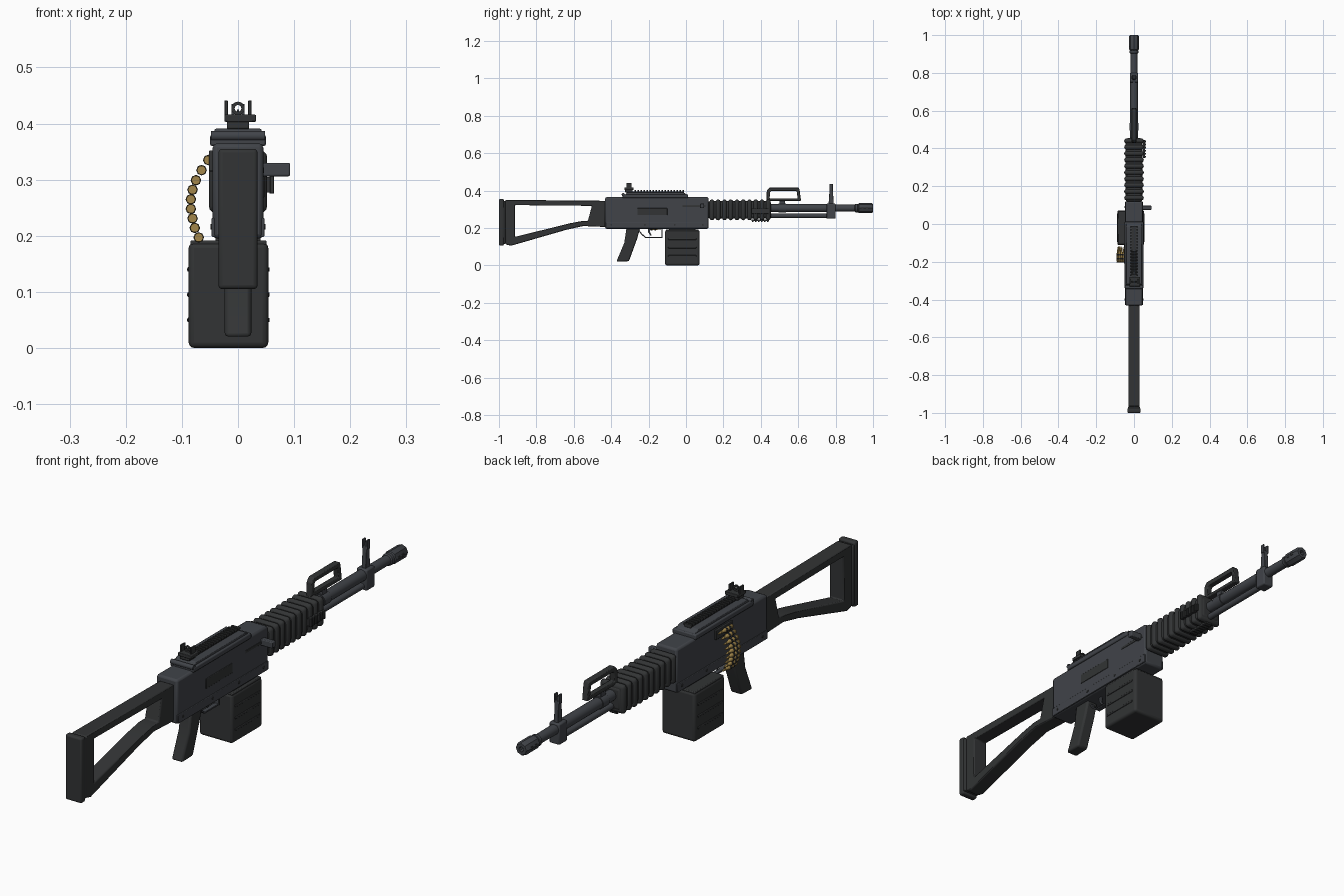
import bpy, bmesh, math
from mathutils import Matrix, Vector


def material(name, rgb):
    m = bpy.data.materials.new(name)
    m.diffuse_color = (*rgb, 1)
    return m


STEEL = material("blued_steel", (0.052, 0.057, 0.066))
DARK = material("dark_polymer", (0.032, 0.034, 0.035))
BRASS = material("brass", (0.36, 0.24, 0.07))


def finish(name, bm, mat, bevel=0.0, seg=2, smooth=True):
    bmesh.ops.recalc_face_normals(bm, faces=bm.faces)
    me = bpy.data.meshes.new(name)
    bm.to_mesh(me)
    bm.free()
    ob = bpy.data.objects.new(name, me)
    bpy.context.collection.objects.link(ob)
    me.materials.append(mat)
    if bevel:
        b = ob.modifiers.new("bevel", "BEVEL")
        b.width, b.segments, b.limit_method = bevel, seg, "ANGLE"
    if smooth:
        bpy.ops.object.select_all(action="DESELECT")
        bpy.context.view_layer.objects.active = ob
        ob.select_set(True)
        bpy.ops.object.shade_smooth_by_angle(angle=math.radians(35))
    return ob


def box(name, x, y, z, mat=STEEL, bevel=0.003, seg=2):
    """Box from (min, max) ranges."""
    bm = bmesh.new()
    c = [(r[0] + r[1]) / 2 for r in (x, y, z)]
    s = [r[1] - r[0] for r in (x, y, z)]
    bmesh.ops.create_cube(bm, size=1, matrix=Matrix.Translation(c) @ Matrix.Diagonal((*s, 1)))
    return finish(name, bm, mat, bevel, seg)


def lathe(name, pts, x, z, mat=STEEL, n=20):
    """Turned part along y from (y, radius) points."""
    bm = bmesh.new()
    rings = [[bm.verts.new((x + r * math.cos(2 * math.pi * i / n), y, z + r * math.sin(2 * math.pi * i / n)))
              for i in range(n)] for y, r in pts]
    for a, b in zip(rings, rings[1:]):
        for i in range(n):
            bm.faces.new((a[i], a[(i + 1) % n], b[(i + 1) % n], b[i]))
    bm.faces.new(rings[0])
    bm.faces.new(rings[-1])
    return finish(name, bm, mat)


def pin(name, x, y, z, r, mat=STEEL):
    """Short pin across x."""
    bm = bmesh.new()
    m = Matrix.Translation(((x[0] + x[1]) / 2, y, z)) @ Matrix.Rotation(math.pi / 2, 4, "Y")
    bmesh.ops.create_cone(bm, cap_ends=True, segments=16, radius1=r, radius2=r, depth=x[1] - x[0], matrix=m)
    return finish(name, bm, mat)


def plate(name, outer, x, mat, inner=None, bevel=0.003, axis="x"):
    """Profile extruded across x (or along y), optionally with a matching hole loop."""
    bm = bmesh.new()
    put = (lambda d, p: (d, p[0], p[1])) if axis == "x" else (lambda d, p: (p[0], d, p[1]))
    o = [[bm.verts.new(put(d, p)) for p in outer] for d in x]
    n = len(outer)
    loops = [o]
    if inner:
        h = [[bm.verts.new(put(d, p)) for p in inner] for d in x]
        loops.append(h)
        for k in (0, 1):
            for i in range(n):
                j = (i + 1) % n
                bm.faces.new((o[k][i], o[k][j], h[k][j], h[k][i]))
    else:
        bm.faces.new(o[0])
        bm.faces.new(o[1])
    for lp in loops:
        for i in range(n):
            j = (i + 1) % n
            bm.faces.new((lp[0][i], lp[0][j], lp[1][j], lp[1][i]))
    return finish(name, bm, mat, bevel)


# Skeleton stock and butt pad
plate("stock_frame",
      [(-0.965, 0.35), (-0.43, 0.345), (-0.43, 0.205), (-0.55, 0.21), (-0.64, 0.19), (-0.935, 0.105), (-0.965, 0.112)],
      (-0.03, 0.03), DARK,
      [(-0.915, 0.322), (-0.503, 0.318), (-0.525, 0.236), (-0.56, 0.236), (-0.62, 0.225), (-0.915, 0.152), (-0.915, 0.16)],
      0.005)
box("butt_plate", (-0.033, 0.033), (-0.978, -0.965), (0.115, 0.345), DARK)
box("butt_pad", (-0.035, 0.035), (-1.0, -0.974), (0.105, 0.355), DARK, 0.007, 3)

# Receiver body
box("receiver", (-0.045, 0.045), (-0.432, 0.12), (0.195, 0.365), STEEL, 0.008)
for s in (-1, 1):
    side = "right" if s > 0 else "left"
    box("lower_skirt_" + side, sorted((s * 0.04, s * 0.047)), (-0.43, 0.118), (0.198, 0.232), STEEL, 0.002)
    for y in (-0.40, -0.22, -0.06, 0.09):
        pin("receiver_pin_" + side, sorted((s * 0.044, s * 0.049)), y, 0.216, 0.005, DARK)
box("ejection_port", (0.04, 0.047), (-0.26, -0.10), (0.268, 0.306), DARK, 0.002)
box("bolt_slot", (0.04, 0.0465), (-0.02, 0.105), (0.312, 0.322), DARK, 0.001)
box("charging_handle", (0.04, 0.093), (0.075, 0.097), (0.306, 0.33), STEEL, 0.003)
box("feed_opening", (-0.052, -0.04), (-0.21, -0.11), (0.315, 0.352), DARK, 0.002)

# Feed cover with ribbed rail
box("feed_cover_base", (-0.05, 0.05), (-0.34, 0.012), (0.36, 0.38), STEEL, 0.004)
plate("feed_cover_top", [(-0.325, 0.378), (-0.315, 0.391), (-0.015, 0.391), (0.005, 0.378)], (-0.042, 0.042), STEEL)
box("rail_base", (-0.014, 0.014), (-0.31, -0.01), (0.388, 0.396), DARK, 0.001)
for i in range(17):
    y = -0.275 + i * 0.016
    box("rail_tooth", (-0.018, 0.018), (y, y + 0.009), (0.394, 0.402), DARK, 0.001, 1)
pin("cover_hinge", (-0.048, 0.048), -0.335, 0.378, 0.009)

# Rear sight with ring aperture and ears
box("rear_sight_clamp", (-0.02, 0.02), (-0.325, -0.285), (0.39, 0.405), DARK)
box("rear_sight_base", (-0.024, 0.032), (-0.33, -0.28), (0.403, 0.416), DARK, 0.002)
for x in (-0.021, 0.021):
    box("rear_sight_ear", (x - 0.003, x + 0.003), (-0.318, -0.292), (0.41, 0.441), DARK, 0.001)
circ = [(math.cos(a * math.pi / 8), math.sin(a * math.pi / 8)) for a in range(16)]
plate("rear_sight_ring", [(0.012 * c, 0.427 + 0.012 * s) for c, s in circ], (-0.309, -0.302), DARK,
      [(0.006 * c, 0.427 + 0.006 * s) for c, s in circ], 0, "y")

# Pistol grip, trigger and guard
plate("pistol_grip", [(-0.318, 0.2), (-0.245, 0.2), (-0.262, 0.14), (-0.305, 0.022), (-0.372, 0.02), (-0.33, 0.12)],
      (-0.024, 0.024), DARK, None, 0.007)
plate("trigger_guard", [(-0.262, 0.2), (-0.125, 0.2), (-0.125, 0.145), (-0.215, 0.145), (-0.24, 0.165)],
      (-0.009, 0.009), STEEL,
      [(-0.255, 0.196), (-0.131, 0.196), (-0.131, 0.151), (-0.213, 0.151), (-0.234, 0.168)], 0.001)
plate("trigger", [(-0.205, 0.2), (-0.19, 0.2), (-0.192, 0.178), (-0.183, 0.16), (-0.19, 0.158), (-0.203, 0.178)],
      (-0.004, 0.004), STEEL, None, 0.001)

# Ammunition box
box("ammo_box", (-0.088, 0.054), (-0.112, 0.072), (0.0, 0.188), DARK, 0.01, 3)
box("ammo_box_lid", (-0.085, 0.051), (-0.108, 0.068), (0.182, 0.192), DARK, 0.003)
box("ammo_box_neck", (-0.04, 0.04), (-0.09, 0.05), (0.185, 0.2), DARK, 0.002)
for z in (0.05, 0.095, 0.14):
    box("ammo_box_rib", (-0.0905, 0.0565), (-0.095, 0.055), (z - 0.004, z + 0.004), DARK, 0.002)

# Hanging cartridge belt with links
belt = [(-0.053, 0.335), (-0.065, 0.317), (-0.075, 0.299), (-0.081, 0.282), (-0.084, 0.265),
        (-0.084, 0.248), (-0.081, 0.231), (-0.077, 0.214), (-0.070, 0.197)]
for x, z in belt:
    lathe("cartridge", [(-0.203, 0.008), (-0.199, 0.008), (-0.198, 0.0065), (-0.196, 0.0085), (-0.155, 0.008),
                        (-0.148, 0.005), (-0.138, 0.005), (-0.126, 0.003), (-0.12, 0.001)], x, z, BRASS, 10)
    for y in (-0.188, -0.168):
        lathe("belt_link", [(y, 0.0095), (y + 0.008, 0.0095)], x, z, DARK, 8)

# Ribbed handguard with short accessory rails
box("handguard_core", (-0.044, 0.044), (0.115, 0.455), (0.25, 0.343), DARK, 0.014, 3)
for i in range(10):
    y = 0.126 + i * 0.0335
    box("handguard_rib", (-0.052, 0.052), (y, y + 0.025), (0.241, 0.352), DARK, 0.012, 3)
box("side_rail", (0.048, 0.058), (0.35, 0.445), (0.277, 0.305), DARK, 0.001)
box("bottom_rail", (-0.014, 0.014), (0.35, 0.445), (0.236, 0.245), DARK, 0.001)
for i in range(6):
    y = 0.352 + i * 0.016
    box("side_rail_tooth", (0.056, 0.064), (y, y + 0.009), (0.275, 0.307), DARK, 0.001, 1)
    box("bottom_rail_tooth", (-0.016, 0.016), (y, y + 0.009), (0.231, 0.238), DARK, 0.001, 1)

# Barrel, gas tube and muzzle device
lathe("barrel", [(0.44, 0.021), (0.75, 0.021), (0.80, 0.019), (0.925, 0.018)], 0, 0.306)
lathe("gas_tube", [(0.44, 0.012), (0.77, 0.012)], 0, 0.265)
lathe("muzzle_collar", [(0.902, 0.018), (0.906, 0.023), (0.918, 0.023), (0.922, 0.018)], 0, 0.306)
lathe("muzzle_brake", [(0.918, 0.02), (0.924, 0.026), (0.994, 0.026), (1.0, 0.022), (1.0, 0.01), (0.965, 0.01)],
      0, 0.306, STEEL, 8)
for y in (0.938, 0.962):
    box("muzzle_vent", (-0.0255, 0.0255), (y, y + 0.012), (0.3, 0.312), DARK, 0.001)

# Front sight tower
box("front_sight_block", (-0.022, 0.022), (0.75, 0.8), (0.25, 0.33), STEEL, 0.005)
plate("front_sight_post", [(0.762, 0.325), (0.79, 0.325), (0.785, 0.41), (0.768, 0.41)], (-0.009, 0.009), STEEL, None, 0.002)
for x in (-0.009, 0.009):
    box("front_sight_ear", (x - 0.003, x + 0.003), (0.768, 0.785), (0.4, 0.435), STEEL, 0.001)
box("front_sight_blade", (-0.002, 0.002), (0.774, 0.78), (0.4, 0.425), STEEL, 0)

# Carry handle on the barrel
plate("carry_handle", [(0.43, 0.345), (0.432, 0.4), (0.446, 0.416), (0.602, 0.416), (0.607, 0.405), (0.615, 0.345)],
      (-0.012, 0.012), DARK,
      [(0.447, 0.358), (0.45, 0.392), (0.456, 0.398), (0.59, 0.398), (0.592, 0.392), (0.597, 0.358)], 0.003)
box("carry_handle_stem", (-0.009, 0.009), (0.5, 0.53), (0.315, 0.35), STEEL, 0.002)
lathe("carry_handle_clamp", [(0.495, 0.024), (0.535, 0.024)], 0, 0.306)
